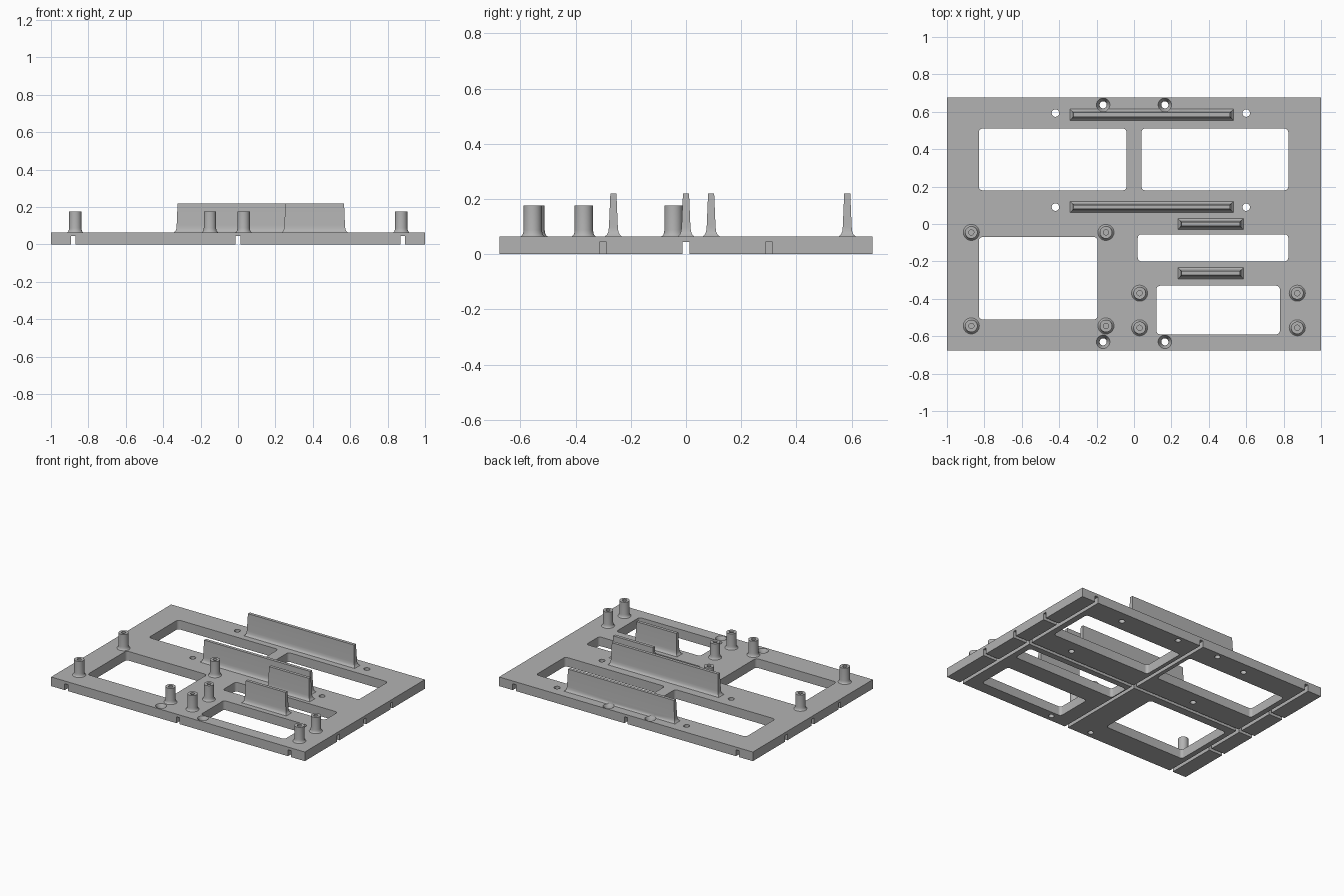
import bpy, bmesh, math
from math import cos, sin, pi

if "Cube" in bpy.data.objects:
    bpy.data.objects.remove(bpy.data.objects["Cube"])

grey = bpy.data.materials.new("plain grey")
grey.use_nodes = True
GREY = (0.45, 0.45, 0.45, 1)
grey.diffuse_color = GREY
grey.node_tree.nodes["Principled BSDF"].inputs["Base Color"].default_value = GREY

TOP = 0.065      # top of the plate
BX, BY = 1.0, 0.676


def loft(bm, rings):
    """Closed solid through rings of equal point count."""
    loops = [[bm.verts.new(p) for p in ring] for ring in rings]
    for a, b in zip(loops, loops[1:]):
        for i in range(len(a)):
            j = (i + 1) % len(a)
            bm.faces.new((a[i], a[j], b[j], b[i]))
    bm.faces.new(loops[0][::-1])
    bm.faces.new(loops[-1])


def circle(x, y, r, z, n=32):
    return [(x + r * cos(2 * pi * i / n), y + r * sin(2 * pi * i / n), z) for i in range(n)]


def rect(x0, x1, y0, y1, z):
    return [(x0, y0, z), (x1, y0, z), (x1, y1, z), (x0, y1, z)]


def rounded(x0, x1, y0, y1, z, r=0.02, n=6):
    pts = []
    corners = ((x1 - r, y1 - r), (x0 + r, y1 - r), (x0 + r, y0 + r), (x1 - r, y0 + r))
    for q, (cx, cy) in enumerate(corners):
        for i in range(n + 1):
            a = (q + i / n) * pi / 2
            pts.append((cx + r * cos(a), cy + r * sin(a), z))
    return pts


def make(name, solids):
    bm = bmesh.new()
    for rings in solids:
        loft(bm, rings)
    bmesh.ops.recalc_face_normals(bm, faces=bm.faces)
    mesh = bpy.data.meshes.new(name)
    bm.to_mesh(mesh)
    bm.free()
    mesh.materials.append(grey)
    obj = bpy.data.objects.new(name, mesh)
    bpy.context.collection.objects.link(obj)
    return obj


def box(x0, x1, y0, y1, z0, z1):
    return [rect(x0, x1, y0, y1, z0), rect(x0, x1, y0, y1, z1)]


def cut(obj, cutters):
    """Subtract the cutters and apply the result."""
    for c in cutters:
        mod = obj.modifiers.new("cut", 'BOOLEAN')
        mod.operation, mod.solver, mod.object = 'DIFFERENCE', 'EXACT', c
    deps = bpy.context.evaluated_depsgraph_get()
    mesh = bpy.data.meshes.new_from_object(obj.evaluated_get(deps))
    obj.modifiers.clear()
    obj.data = mesh


def smooth(obj):
    bpy.ops.object.select_all(action='DESELECT')
    obj.select_set(True)
    bpy.context.view_layer.objects.active = obj
    bpy.ops.object.shade_smooth_by_angle(angle=math.radians(35))


# Base plate and its openings
plate = make("base_plate", [box(-BX, BX, -BY, BY, 0, TOP)])
openings = [(-.83, -.04, .18, .51), (.04, .825, .18, .51), (-.83, -.195, -.51, -.07),
            (.02, .825, -.2, -.055), (.12, .78, -.59, -.33)]
windows = make("window_cutter", [[rounded(*w, z) for z in (-.1, .2)] for w in openings])

# Small through holes and countersunk screw holes
holes = make("hole_cutter", [[circle(x, y, .02, z) for z in (-.1, .2)]
                             for x in (-.42, .6) for y in (.09, .593)])
sink = ((.019, -.1), (.019, .035), (.036, TOP), (.036, .12))
screws = make("screw_cutter", [[circle(x, y, r, z) for r, z in sink]
                               for x in (-.165, .165) for y in (-.63, .637)])

# Cable grooves underneath: three lengthwise, one across, short ones at the ends
G, D = .0125, .045
long_grooves = make("groove_cutter", [box(x - G, x + G, -1, 1, -.1, D) for x in (-.88, 0, .88)])
cross = [box(-1.2, 1.2, -G, G, -.1, D)]
for y in (-.3, .3):
    cross += [box(.88, 1.2, y - G, y + G, -.1, D), box(-1.2, -.88, y - G, y + G, -.1, D)]
cross_grooves = make("cross_groove_cutter", cross)
cutters = [windows, holes, screws, long_grooves, cross_grooves]
cut(plate, cutters)
smooth(plate)

# Upright tapered ribs with flared feet
FOOT = ((.03, TOP - .005), (.03, TOP), (.023, .071), (.018, .082), (.016, .1), (.011, .22))
for name, x, half, y in (("back_long_rib", .095, .407, .584), ("middle_long_rib", .095, .407, .091),
                         ("back_short_rib", .41, .146, 0), ("front_short_rib", .41, .146, -.263)):
    rib = make(name, [[rect(x - half - o, x + half + o, y - o, y + o, z) for o, z in FOOT]])
    if name == "back_long_rib":
        cut(rib, [screws])
    smooth(rib)

# Standoff posts with a flared foot and a blind pilot hole
POST = ((.043, TOP - .005), (.043, TOP), (.038, .069), (.035, .076), (.033, .088),
        (.033, .176), (.014, .176), (.014, .09))
spots = [(x, y) for x in (-.87, -.15) for y in (-.045, -.545)]
spots += [(x, y) for x in (.03, .873) for y in (-.37, -.555)]
for i, (x, y) in enumerate(spots):
    smooth(make(f"standoff_post_{i + 1}", [[circle(x, y, r, z) for r, z in POST]]))

for c in cutters:
    bpy.data.objects.remove(c)
